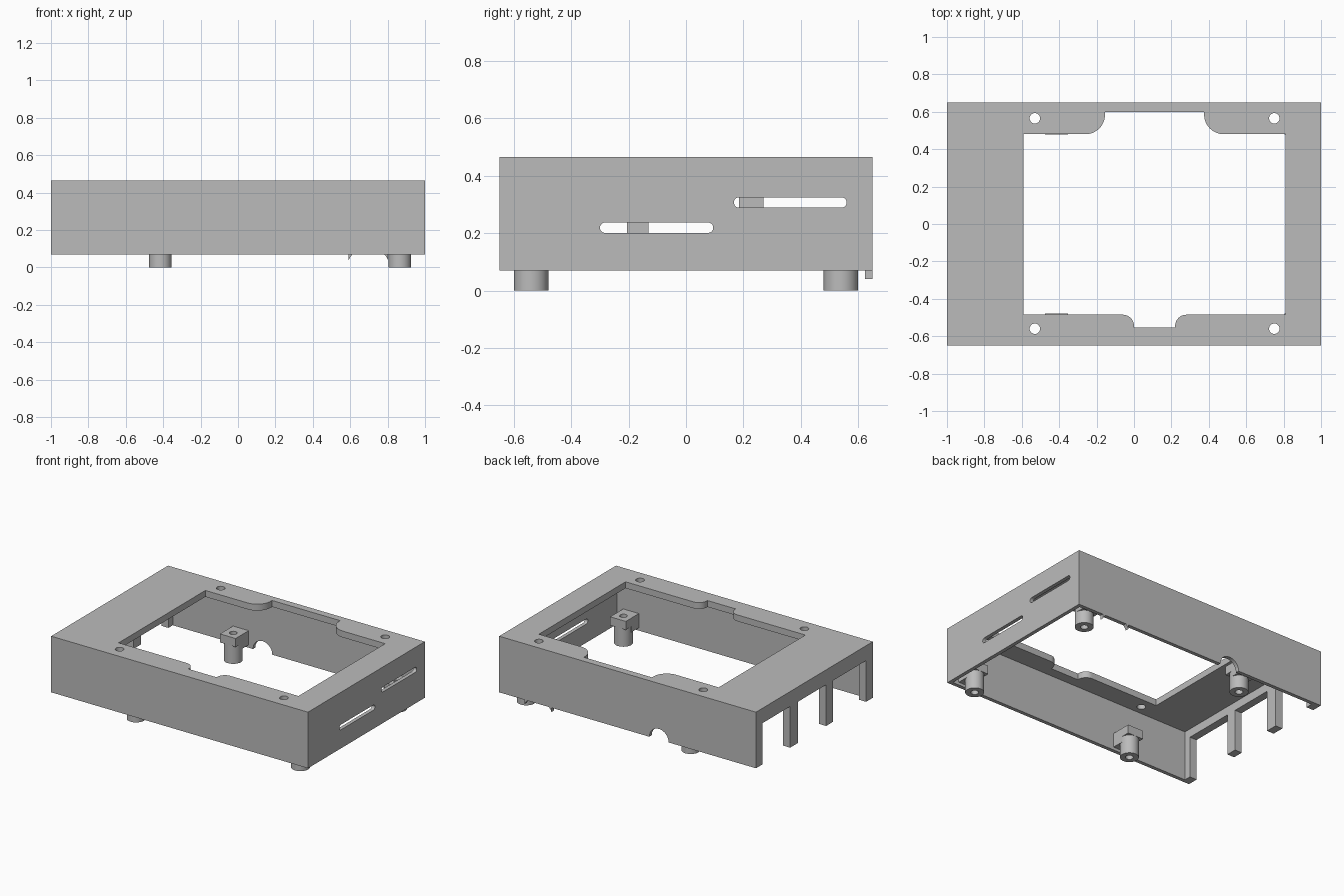
import bpy, bmesh, math
from mathutils import Vector

cube = bpy.data.objects.get("Cube")
if cube:
    bpy.data.objects.remove(cube, do_unlink=True)

grey = bpy.data.materials.new("light_grey")
grey.use_nodes = True
tone = (0.5, 0.5, 0.5, 1)
grey.diffuse_color = tone
grey.node_tree.nodes["Principled BSDF"].inputs["Base Color"].default_value = tone

BOTTOM, TOP, HALF_Y = 0.07, 0.465, 0.65
WALL, END_WALL, PLATE = 0.026, 0.055, 0.045


def add_object(name, bm):
    bmesh.ops.recalc_face_normals(bm, faces=bm.faces)
    mesh = bpy.data.meshes.new(name)
    bm.to_mesh(mesh)
    bm.free()
    mesh.materials.append(grey)
    obj = bpy.data.objects.new(name, mesh)
    bpy.context.collection.objects.link(obj)
    return obj


def prism(name, outline, axis, start, end):
    """Extrude a 2D outline along one axis."""
    def place(a, b, d):
        return {"x": (d, a, b), "y": (a, d, b), "z": (a, b, d)}[axis]
    bm = bmesh.new()
    face = bm.faces.new([bm.verts.new(place(a, b, start)) for a, b in outline])
    side = bmesh.ops.extrude_face_region(bm, geom=[face])["geom"]
    moved = [v for v in side if isinstance(v, bmesh.types.BMVert)]
    bmesh.ops.translate(bm, verts=moved, vec=Vector(place(0, 0, end - start)))
    return add_object(name, bm)


def box(name, x, y, z):
    outline = [(x[0], y[0]), (x[1], y[0]), (x[1], y[1]), (x[0], y[1])]
    return prism(name, outline, "z", *z)


def arc(ca, cb, r, start, end, steps=12):
    angles = [math.radians(start + (end - start) * i / steps) for i in range(steps + 1)]
    return [(ca + r * math.cos(t), cb + r * math.sin(t)) for t in angles]


def circle(ca, cb, r, steps=40):
    return arc(ca, cb, r, 0, 360, steps)[:-1]


def combine(obj, others, operation):
    """Apply exact booleans, then discard the helper solids."""
    for other in others:
        other.hide_render = True
        mod = obj.modifiers.new("cut", "BOOLEAN")
        mod.operation, mod.solver, mod.object = operation, "EXACT", other
    graph = bpy.context.evaluated_depsgraph_get()
    graph.update()
    result = bpy.data.meshes.new_from_object(obj.evaluated_get(graph))
    obj.modifiers.clear()
    obj.data = result
    for other in others:
        bpy.data.objects.remove(other, do_unlink=True)


# Housing: hollow box, open underneath
housing = box("housing", (-1, 1), (-HALF_Y, HALF_Y), (BOTTOM, TOP))
inner = HALF_Y - WALL
cutters = [box("cavity", (-1 + END_WALL, 1 - WALL), (-inner, inner), (0, TOP - PLATE))]

# Top window with rounded recesses front and back
window = [(-0.59, -0.485)]
window += arc(-0.06, -0.545, 0.06, 90, 0) + [(0, -0.553), (0.22, -0.553)]
window += arc(0.28, -0.545, 0.06, 180, 90) + [(0.81, -0.485), (0.81, 0.48)]
window += arc(0.48, 0.585, 0.105, 270, 180) + [(0.375, 0.6), (-0.155, 0.6)]
window += arc(-0.26, 0.585, 0.105, 0, -90) + [(-0.59, 0.48)]
cutters.append(prism("window", window, "z", 0.3, 0.6))

# Screw holes in the top plate
for x in (-0.53, 0.75):
    for y in (-0.56, 0.565):
        cutters.append(prism("screw_hole", circle(x, y, 0.028, 32), "z", 0.3, 0.6))

# Slots in the right-hand end wall
for low, high, z in ((-0.3, 0.095, 0.219), (0.167, 0.56, 0.307)):
    r = 0.018
    slot = arc(high - r, z, r, -90, 90) + arc(low + r, z, r, 90, 270)
    cutters.append(prism("slot", slot, "x", 0.9, 1.1))

# Three openings in the other end wall, leaving posts between
for low, high in ((-0.575, -0.205), (-0.13, 0.185), (0.27, 0.575)):
    cutters.append(box("end_opening", (-1.1, -0.9), (low, high), (0, 0.36)))

# Cable notch in the back wall
cutters.append(prism("cable_notch", circle(-0.245, BOTTOM, 0.075), "y", 0.6, 0.7))
combine(housing, cutters, "DIFFERENCE")

# Standoffs: round leg, square cap and a web joining the wall
for x, side in ((-0.415, "right"), (0.865, "left")):
    for sign, end in ((-1, "front"), (1, "back")):
        y = sign * 0.54
        edge = sign * (inner + 0.01)
        leg = prism(f"{end}_{side}_standoff", circle(x, y, 0.06), "z", 0, 0.17)
        span = (x - 0.061, x + 0.061)
        cap = box("cap", span, sorted((y - sign * 0.061, edge)), (0.13, 0.19))
        web = box("web", span, sorted((y, edge)), (0.09, 0.16))
        combine(leg, [cap, web], "UNION")
        combine(leg, [prism("bore", circle(x, y, 0.025, 24), "z", -0.1, 0.3)], "DIFFERENCE")

# Small pointed lugs under the back wall, the ends of a round cut
for x, sign, side in ((0.592, 1, "inner"), (0.802, -1, "outer")):
    lug = [(x, BOTTOM), (x, 0.04), (x + sign * 0.006, 0.052), (x + sign * 0.02, BOTTOM)]
    prism(f"{side}_lug", lug, "y", inner, HALF_Y)

# Smooth the round surfaces, keep the corners sharp
bpy.ops.object.select_all(action="DESELECT")
for obj in bpy.context.collection.objects:
    if obj.type == "MESH" and grey.name in obj.data.materials:
        obj.select_set(True)
        bpy.context.view_layer.objects.active = obj
bpy.ops.object.shade_smooth_by_angle(angle=math.radians(30))
